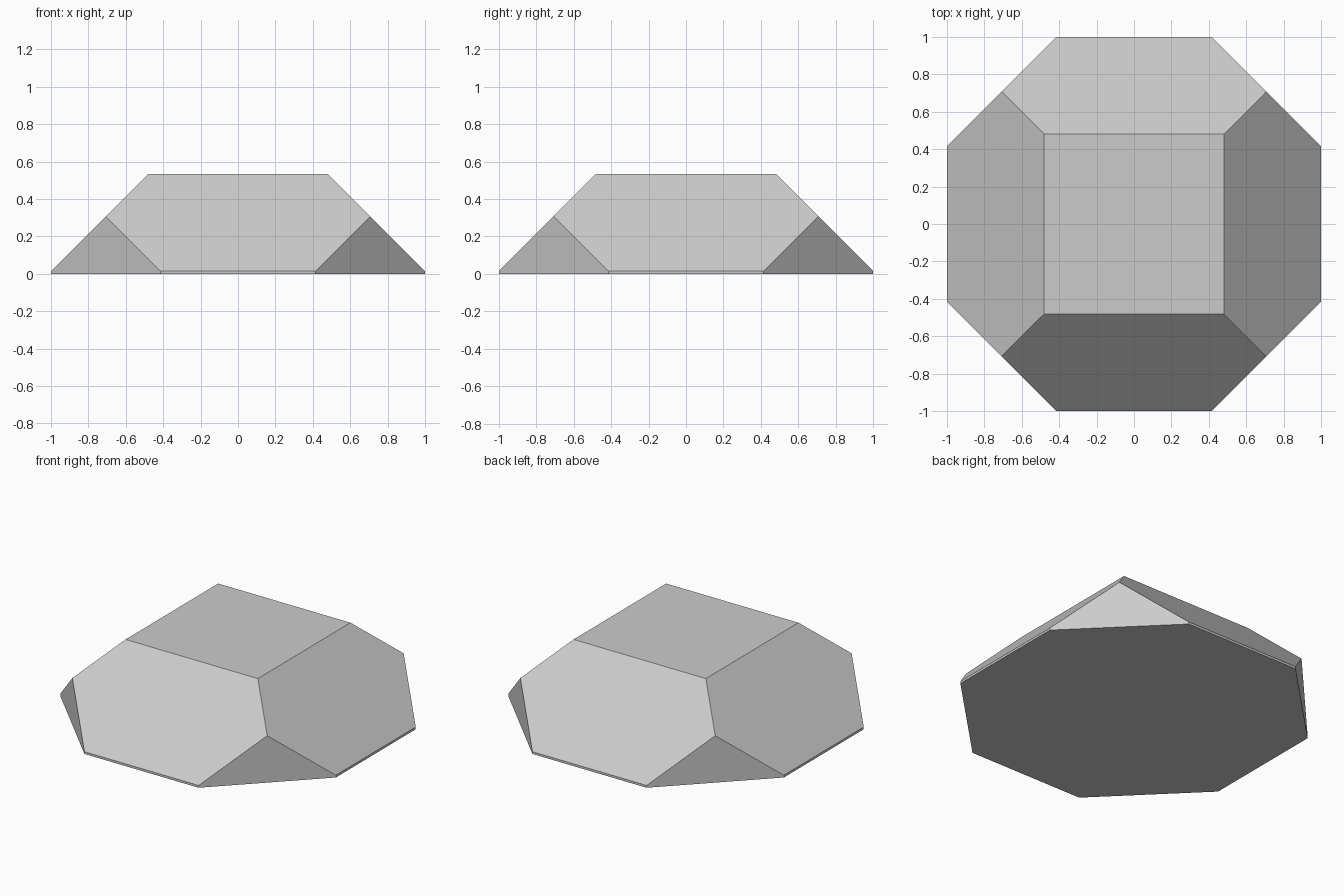
import bpy, bmesh
from math import cos, pi
from mathutils import Matrix, Vector

if "Cube" in bpy.data.objects:
    bpy.data.objects.remove(bpy.data.objects["Cube"])

HEIGHT = 0.535   # flat top
LIP = 0.015      # thin vertical rim at the base

# Octagonal prism with flats on the x and y axes
bm = bmesh.new()
r = 1 / cos(pi / 8)
bmesh.ops.create_cone(bm, cap_ends=True, segments=8, radius1=r, radius2=r, depth=HEIGHT)
bmesh.ops.rotate(bm, verts=bm.verts, matrix=Matrix.Rotation(pi / 8, 3, 'Z'))
# Make sure a flat, not a corner, lies on the axis
if max(v.co.x for v in bm.verts) > 1.02:
    bmesh.ops.rotate(bm, verts=bm.verts, matrix=Matrix.Rotation(pi / 8, 3, 'Z'))
bmesh.ops.translate(bm, verts=bm.verts, vec=(0, 0, HEIGHT / 2))

# Slice a 45 degree facet on each of the four sides and cap it
for side in ((1, 0), (-1, 0), (0, 1), (0, -1)):
    out = Vector((*side, 0))
    cut = bmesh.ops.bisect_plane(
        bm, geom=bm.verts[:] + bm.edges[:] + bm.faces[:], dist=1e-5,
        plane_co=out + Vector((0, 0, LIP)), plane_no=out + Vector((0, 0, 1)),
        clear_outer=True)
    edges = [e for e in cut['geom_cut'] if isinstance(e, bmesh.types.BMEdge)]
    bmesh.ops.holes_fill(bm, edges=edges, sides=0)

bmesh.ops.remove_doubles(bm, verts=bm.verts, dist=1e-4)
bmesh.ops.recalc_face_normals(bm, faces=bm.faces)
mesh = bpy.data.meshes.new("faceted_block")
bm.to_mesh(mesh)
bm.free()
block = bpy.data.objects.new("faceted_block", mesh)
bpy.context.collection.objects.link(block)
